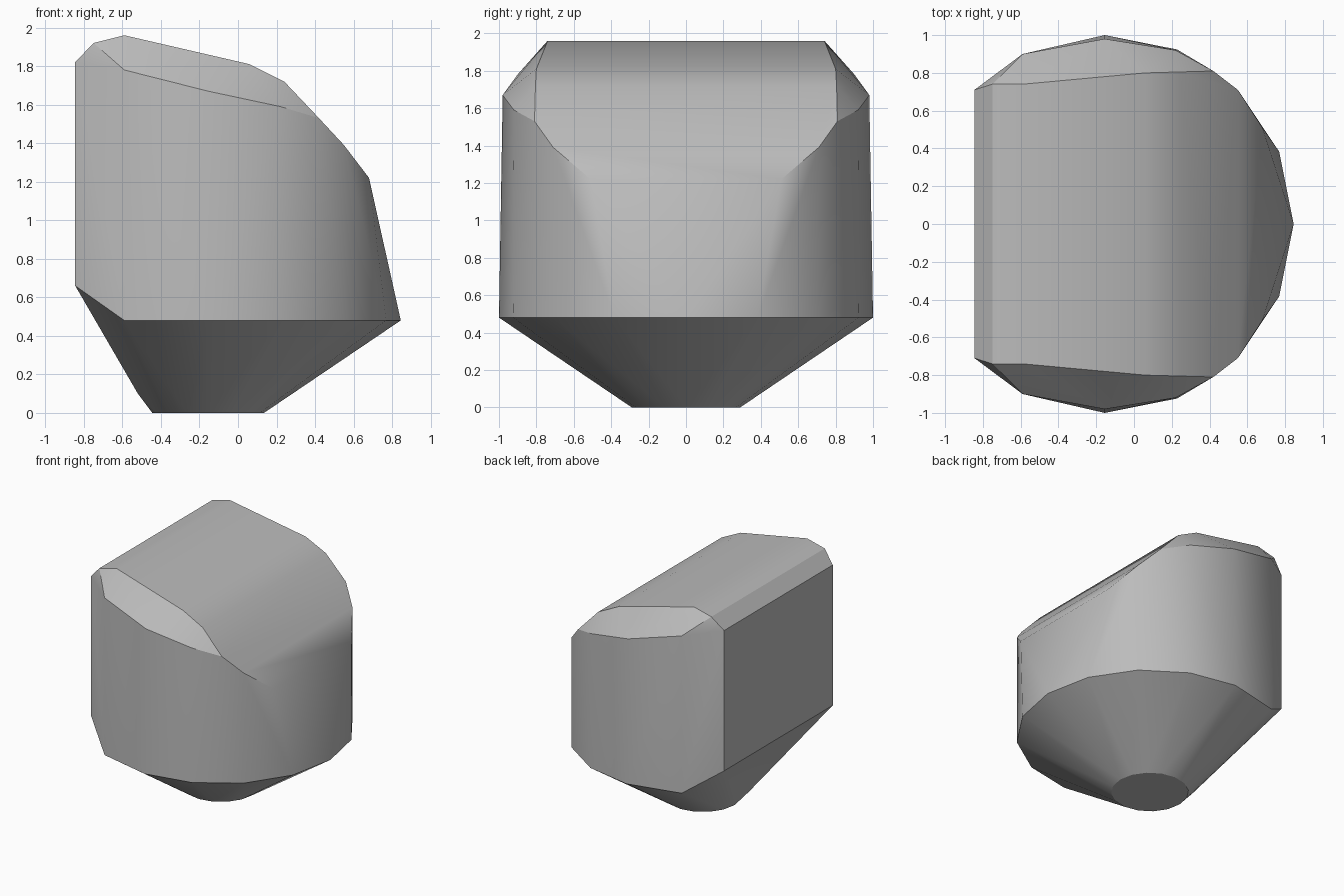
import bpy
import bmesh
from math import sin, cos, radians

default = bpy.data.objects.get("Cube")
if default:
    bpy.data.objects.remove(default, do_unlink=True)

AXIS_X = -0.155   # centre of the round plan
BACK_X = -0.845   # flat rear wall


def material(name, value):
    mat = bpy.data.materials.new(name)
    mat.use_nodes = True
    colour = (value, value, value, 1)
    mat.diffuse_color = colour
    mat.node_tree.nodes["Principled BSDF"].inputs["Base Color"].default_value = colour
    return mat


def ring(radius, z, last_angle):
    """Half of a sixteen-sided ring, from the nose round to last_angle."""
    steps = int(last_angle / 22.5)
    return [(AXIS_X + radius * cos(radians(22.5 * i)),
             radius * sin(radians(22.5 * i)), z) for i in range(steps + 1)]


def convex_body(name, half_points, mat):
    """Faceted hull of points mirrored across the y = 0 plane."""
    bm = bmesh.new()
    for x, y, z in half_points:
        bm.verts.new((x, y, z))
        if y > 0.001:
            bm.verts.new((x, -y, z))
    hull = bmesh.ops.convex_hull(bm, input=bm.verts[:])
    loose = {g for g in hull["geom_interior"] + hull["geom_unused"]
             if isinstance(g, bmesh.types.BMVert)}
    bmesh.ops.delete(bm, geom=list(loose), context="VERTS")
    bmesh.ops.dissolve_limit(bm, angle_limit=radians(0.7),
                             verts=bm.verts[:], edges=bm.edges[:])
    bmesh.ops.recalc_face_normals(bm, faces=bm.faces[:])
    mesh = bpy.data.meshes.new(name)
    bm.to_mesh(mesh)
    bm.free()
    mesh.materials.append(mat)
    obj = bpy.data.objects.new(name, mesh)
    bpy.context.collection.objects.link(obj)
    bpy.ops.object.select_all(action="DESELECT")
    obj.select_set(True)
    bpy.context.view_layer.objects.active = obj
    bpy.ops.object.shade_smooth_by_angle(angle=radians(30))
    return obj


# Small round foot and the wide rim of the conical underside
foot = ring(0.29, 0, 180)
rim = ring(1, 0.48, 90) + [(-0.59, 0.9, 0.48)]

# Flat rear wall corners, and the soft break above the foot
rear = [(BACK_X, 0.71, 0.66), (BACK_X, 0.71, 1.82), (-0.52, 0.08, 0.1)]

# Upper edge of the round side wall, from rear to nose
wall_top = [(-0.59, 0.9, 1.78), (AXIS_X, 0.98, 1.67), (0.22, 0.92, 1.59),
            (0.42, 0.81, 1.53), (0.55, 0.71, 1.39), (0.68, 0.51, 1.22)]

# Edge of the sloping roof, inside the side bevel
roof = [(-0.75, 0.74, 1.92), (-0.59, 0.74, 1.96),
        (0.06, 0.8, 1.81), (0.24, 0.805, 1.72)]

convex_body("faceted_body", foot + rim + rear + wall_top + roof,
            material("plain grey", 0.5))
